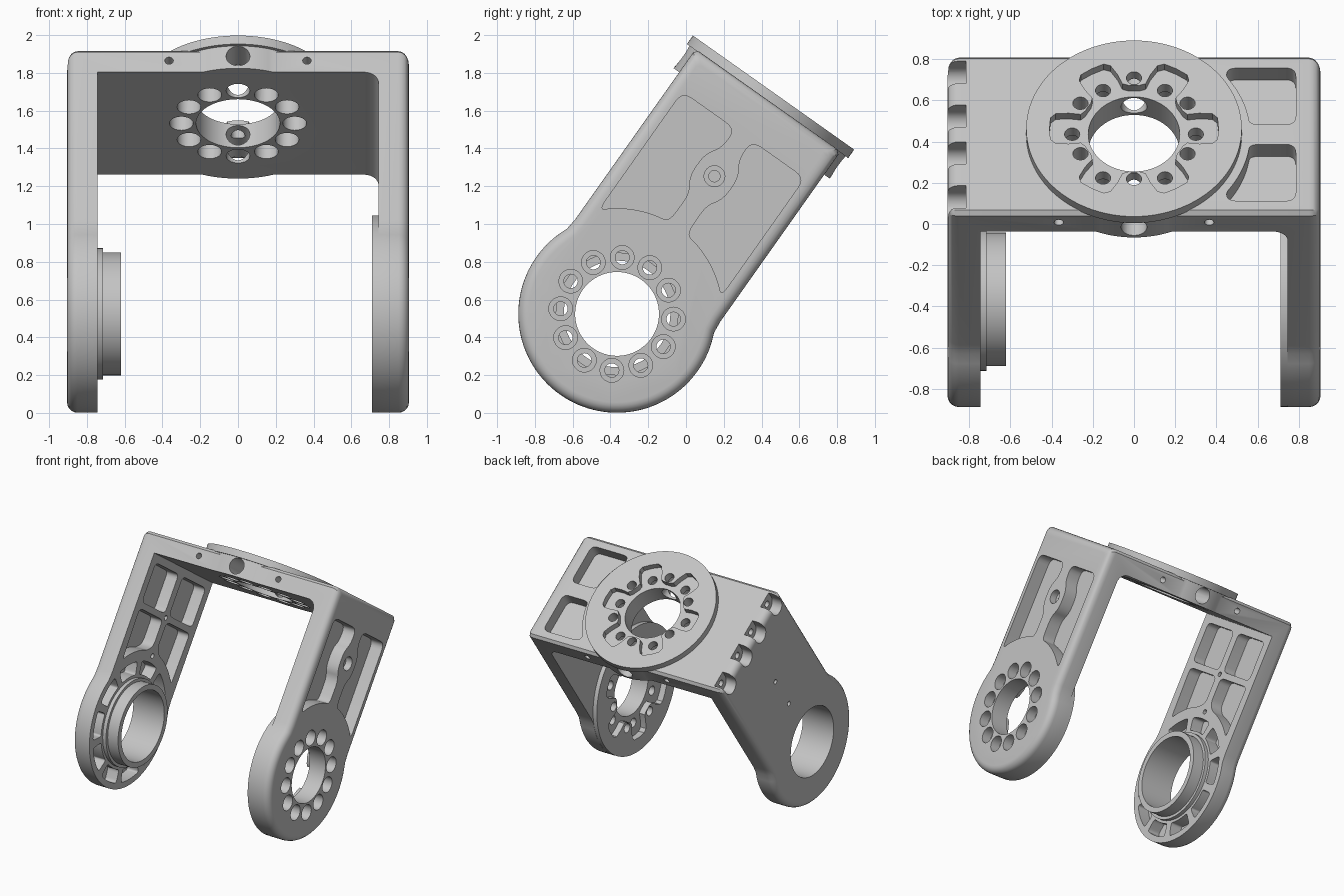
import bpy, bmesh, math
from math import sin, cos, radians
from mathutils import Matrix

cube = bpy.data.objects.get("Cube")
if cube:
    bpy.data.objects.remove(cube, do_unlink=True)

metal = bpy.data.materials.new("light grey metal")
metal.use_nodes = True
GREY = (0.55, 0.55, 0.55, 1)
metal.diffuse_color = GREY
metal.node_tree.nodes["Principled BSDF"].inputs["Base Color"].default_value = GREY

# Main dimensions, in a frame whose origin is the leg pivot and z runs up the leg
R, W, SIDE, INNER = 0.523, 0.47, 0.905, 0.745
TOP, UNDER, DISC_TOP = 1.385, 1.235, 1.435
PAD, BORE, BOLTS = 0.71, 0.222, 0.30


def arc(r, a0, a1, n, c=(0, 0)):
    return [(c[0] + r * cos(radians(a0 + (a1 - a0) * i / n)),
             c[1] + r * sin(radians(a0 + (a1 - a0) * i / n))) for i in range(n + 1)]


def circle(r, c=(0, 0), n=32):
    return arc(r, 0, 360, n, c)[:-1]


def rounded(pts, r):
    """Replace each corner with a short curve."""
    out = []
    for i, (x, y) in enumerate(pts):
        ends = []
        for nx, ny in (pts[i - 1], pts[(i + 1) % len(pts)]):
            d = math.hypot(nx - x, ny - y)
            k = min(r, d * 0.45) / d
            ends.append((x + (nx - x) * k, y + (ny - y) * k))
        (ax, ay), (bx, by) = ends
        for j in range(6):
            t = j / 5
            out.append(tuple((1 - t) ** 2 * a + 2 * t * (1 - t) * m + t * t * b
                             for a, m, b in ((ax, x, bx), (ay, y, by))))
    return out


PLACE = {"x": lambda a, b, h: (h, a, b),
         "y": lambda a, b, h: (a, h, b),
         "z": lambda a, b, h: (a, b, h)}


def loft(bm, axis, sections):
    """Closed solid through (height, outline) sections, faces turned outward."""
    pts = sections[0][1]
    area = sum(pts[i - 1][0] * p[1] - p[0] * pts[i - 1][1] for i, p in enumerate(pts))
    step = 1 if (area > 0) != (axis == "y") else -1
    rings = [[bm.verts.new(PLACE[axis](a, b, h)) for a, b in outline[::step]]
             for h, outline in sections]
    bm.faces.new(rings[0][::-1])
    bm.faces.new(rings[-1])
    for low, high in zip(rings, rings[1:]):
        for i in range(len(low)):
            bm.faces.new((low[i - 1], low[i], high[i], high[i - 1]))


def solid(name, axis, solids):
    """One object made of lofted solids that do not overlap."""
    bm = bmesh.new()
    for sections in solids:
        loft(bm, axis, sections)
    bm.normal_update()
    mesh = bpy.data.meshes.new(name)
    bm.to_mesh(mesh)
    bm.free()
    mesh.materials.append(metal)
    ob = bpy.data.objects.new(name, mesh)
    bpy.context.collection.objects.link(ob)
    return ob


def combine(operation, axis, lo, hi, outlines):
    tool = solid("helper", axis, [[(lo, pts), (hi, pts)] for pts in outlines])
    tool.hide_render = True
    mod = bracket.modifiers.new("shape", 'BOOLEAN')
    mod.operation, mod.solver, mod.object = operation, 'EXACT', tool
    bpy.context.view_layer.objects.active = bracket
    bpy.ops.object.modifier_apply(modifier=mod.name)
    bpy.data.objects.remove(tool, do_unlink=True)


def cut(axis, lo, hi, outlines):
    combine('DIFFERENCE', axis, lo, hi, outlines)


def add(axis, lo, hi, outline):
    combine('UNION', axis, lo, hi, [outline])


def mirrored(pts):
    return [pts, [(-a, b) for a, b in pts]]


def bolt_ring(r):
    return [circle(r, p, 20) for p in circle(BOLTS, n=12)]


def keyhole(d):
    """Leg side outline, moved inward by d."""
    right = [(.477 - d, .215), (W - d, .28), (W - d, TOP - .02 - d), (W - .02 - d, TOP - d)]
    return arc(R - d, 162, 378, 72) + right + [(-a, b) for a, b in right[::-1]]


# Recess with six lobes, used on the disc and on the left leg pad
lobes = []
for k in range(6):
    for da, r in ((-30, .258), (-24, .258), (-18, .272), (-16, .33), (-13, .39), (-9, .41),
                  (0, .41), (9, .41), (13, .39), (16, .33), (18, .272), (24, .258)):
        a = radians(60 * k + da)
        lobes.append((r * cos(a), r * sin(a)))

# Body: leg outline across the full width, with rounded outer rims
ROUND = .055
rim = [(SIDE - ROUND * (1 - cos(radians(a))), keyhole(ROUND * (1 - sin(radians(a)))))
       for a in (90, 72, 54, 36, 18, 0)]
bracket = solid("fork_bracket", "x", [[(-h, pts) for h, pts in rim[::-1]] + rim])

# Bridge boss and disc
add("z", 1.15, TOP + .02, circle(.506, n=96))
add("z", TOP - .005, DISC_TOP, circle(R, n=96))

# Space between the legs, filleted on the left side
cut("y", -1, 1, [[(-INNER, -1), (-INNER, UNDER)]
                 + arc(.075, 90, 0, 8, (INNER - .075, UNDER - .075)) + [(INNER, -1)]])

# Left leg pad and right leg bearing collar
add("x", PAD, INNER + .03, circle(R - .001, n=96))
add("x", -INNER - .03, -.715, circle(.348, n=64))
add("x", -.73, -.62, circle(.325, n=64))

# Bores
cut("z", 1, 1.7, [circle(BORE, n=64)])
cut("x", .5, 1.1, [circle(BORE, n=64)])
cut("x", -1.1, -.4, [circle(.282, n=64)])

# Lobed recesses, bolt holes and their counterbores
cut("z", DISC_TOP - .048, 1.6, [lobes])
cut("x", .5, PAD + .05, [lobes])
cut("z", 1, 1.7, bolt_ring(.037))
cut("x", .5, 1.1, bolt_ring(.037))
cut("z", 1, 1.325, bolt_ring(.063))
cut("x", .825, 1.1, bolt_ring(.063))

# Left leg outer pockets, waisted round the middle boss
waisted = rounded(arc(.56, 45, 84, 6) + [(.055, .74), (.11, .82), (.11, .96),
                                         (.055, 1.04), (.055, 1.16), (.396, 1.16)], .06)
cut("x", .80, 1.1, mirrored(waisted))
cut("x", .5, 1.1, [circle(.03, (0, .893))])
cut("x", .85, 1.1, [circle(.055, (0, .893))])

# Right leg inner pockets, ring pockets and screw holes
upper = rounded([(.035, .86), (.40, .86), (.40, 1.175), (.035, 1.175)], .045)
lower = rounded(arc(.56, 46, 80, 6) + [(.035, .60), (.035, .81), (.40, .81)], .045)
ring = [rounded(arc(.37, a + 4, a + 32, 6) + arc(.475, a + 32, a + 4, 6), .03)
        for a in range(0, 360, 36)]
cut("x", -.845, -.6, mirrored(upper) + mirrored(lower))
cut("x", -.845, -.72, ring)
cut("x", -1.1, -.6, [circle(.019, (0, t), 16) for t in (.53, .835)])

# Bridge pockets on the left side of the disc
edge = arc(.565, 6, 38, 6)
pocket = rounded(edge + [(.46, .395), (.785, .395), (.785, edge[0][1])], .05)
cut("z", 1.285, 1.6, [pocket, [(a, -b) for a, b in pocket]])

# Corner screw notches on the right side
rows = (-.37, -.11, .11, .37)
cut("x", -1.1, -.815, [arc(.066, 180, 360, 16, (s, 1.325))
                       + [(s + .066, 1.5), (s - .066, 1.5)] for s in rows])
cut("x", -1.1, -.70, [circle(.026, (s, 1.325), 16) for s in rows])

# Cable hole and small screw holes in the bridge edges
for lo, hi in ((-.7, -.1), (.1, .7)):
    cut("y", lo, hi, [circle(.063, (0, 1.315))])
for lo, hi in ((-.7, -.33), (.33, .7)):
    cut("y", lo, hi, [circle(.023, (x, 1.31), 16) for x in (-.365, .365)])

# Tilt into place
bracket.data.transform(Matrix.Translation((0, -.365, .524))
                       @ Matrix.Rotation(radians(-35.26), 4, 'X'))
for ob in bpy.context.selected_objects:
    ob.select_set(False)
bracket.select_set(True)
bpy.context.view_layer.objects.active = bracket
bpy.ops.object.shade_smooth_by_angle(angle=radians(30))
